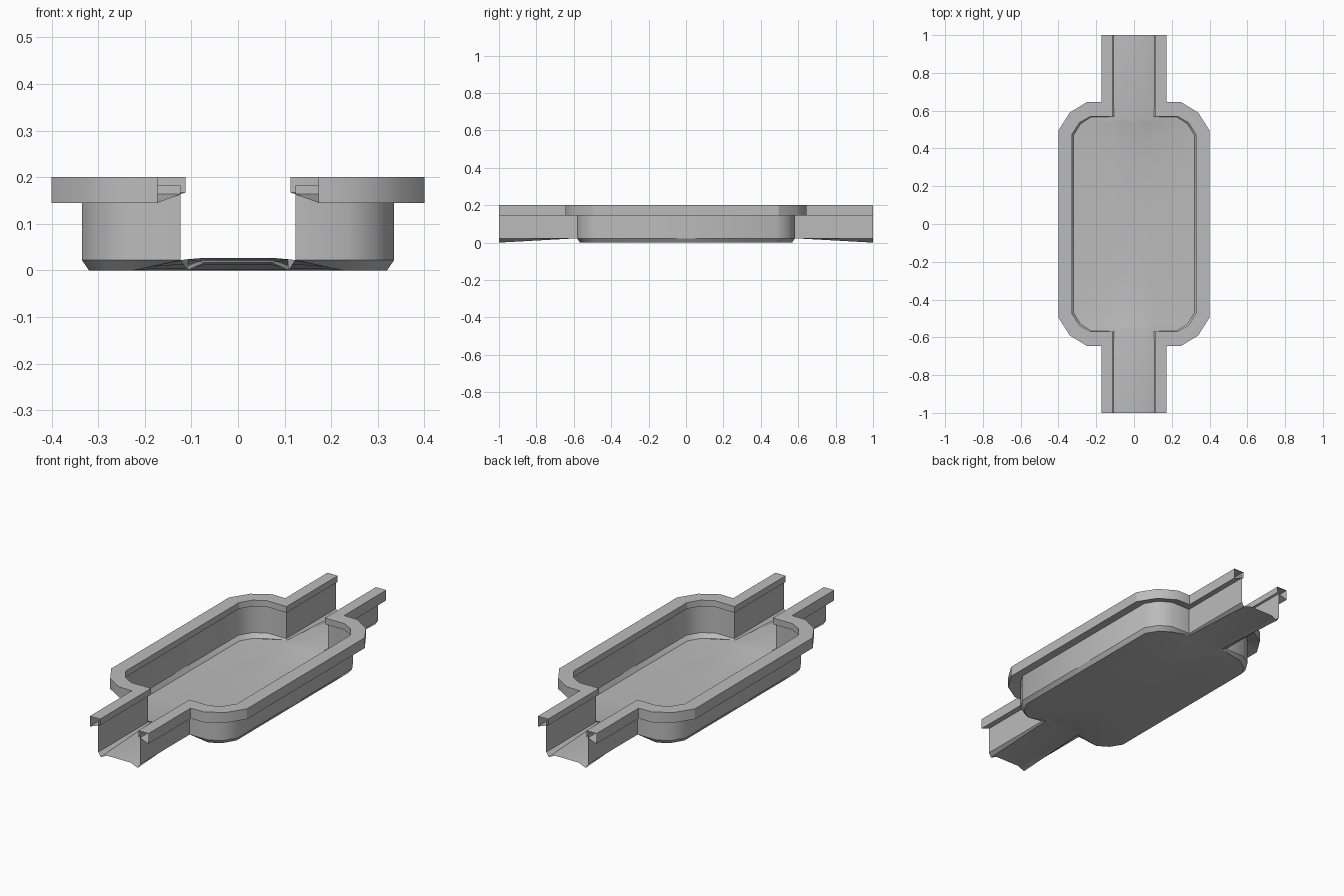
import bpy, bmesh, math

if "Cube" in bpy.data.objects:
    bpy.data.objects.remove(bpy.data.objects["Cube"], do_unlink=True)

grey = bpy.data.materials.new("plain grey")
grey.use_nodes = True
grey.diffuse_color = (0.5, 0.5, 0.5, 1)
grey.node_tree.nodes["Principled BSDF"].inputs["Base Color"].default_value = (0.5, 0.5, 0.5, 1)


def finish(name, bm):
    """Mirror the quarter to all sides and shade it."""
    bmesh.ops.remove_doubles(bm, verts=bm.verts, dist=0.0005)
    bmesh.ops.recalc_face_normals(bm, faces=bm.faces)
    mesh = bpy.data.meshes.new(name)
    bm.to_mesh(mesh)
    bm.free()
    ob = bpy.data.objects.new(name, mesh)
    bpy.context.collection.objects.link(ob)
    mesh.materials.append(grey)
    mirror = ob.modifiers.new("mirror", 'MIRROR')
    mirror.use_axis = (True, True, False)
    mirror.merge_threshold = 0.001
    bpy.ops.object.select_all(action='DESELECT')
    ob.select_set(True)
    bpy.context.view_layer.objects.active = ob
    bpy.ops.object.shade_smooth_by_angle(angle=math.radians(32))
    return ob


def sheet(bm, loops, closed=False):
    """Bridge successive rows of points with quads."""
    rows = [[bm.verts.new(p) for p in loop] for loop in loops]
    pairs = list(zip(rows, rows[1:]))
    if closed:
        pairs.append((rows[-1], rows[0]))
    for a, b in pairs:
        for i in range(len(a) - 1):
            bm.faces.new((a[i], a[i + 1], b[i + 1], b[i]))


def at(outline, *heights):
    if len(heights) == 1:
        heights *= len(outline)
    return [(x, y, z) for (x, y), z in zip(outline, heights)]


# Quarter outlines, from the channel end round the basin corner to the middle
outer = [(.173, 1), (.173, .645), (.25, .645), (.34, .59), (.40, .495), (.40, 0)]
lip = [(.113, 1), (.113, .57), (.23, .57), (.288, .537), (.327, .477), (.327, 0)]
wall = [(.123, 1), (.123, .582), (.235, .582), (.296, .545), (.335, .482), (.335, 0)]
foot = [(.109, 1), (.107, .567), (.225, .567), (.283, .53), (.32, .47), (.32, 0)]
foot_z = (0, .024, 0, 0, 0, 0)

# Hollow rim, open at the channel ends
bm = bmesh.new()
sheet(bm, [at(outer, .2), at(outer, .145), at(lip, .167), at(lip, .2)], closed=True)
finish("rim", bm)

# Thin side wall with a rounded foot
bm = bmesh.new()
sheet(bm, [at(wall, .182), at(wall, .022), at(foot, *foot_z)])

# Floor rises at each channel mouth and dips at the channel edges
sheet(bm, [
    [(0, 1, .017), (.07, 1, .017), (.109, 1, 0)],
    [(0, .567, .027), (.07, .567, .027), (.107, .567, .024)],
])
rows = [(.567, .225, .027, .024), (.53, .283, .022, .014), (.47, .32, .012, .004),
        (.3, .32, .002, 0), (0, .32, 0, 0)]
sheet(bm, [[(0, y, h), (.07, y, h), (.107, y, e), (w, y, 0)] for y, w, h, e in rows])
finish("basin_and_channel", bm)
